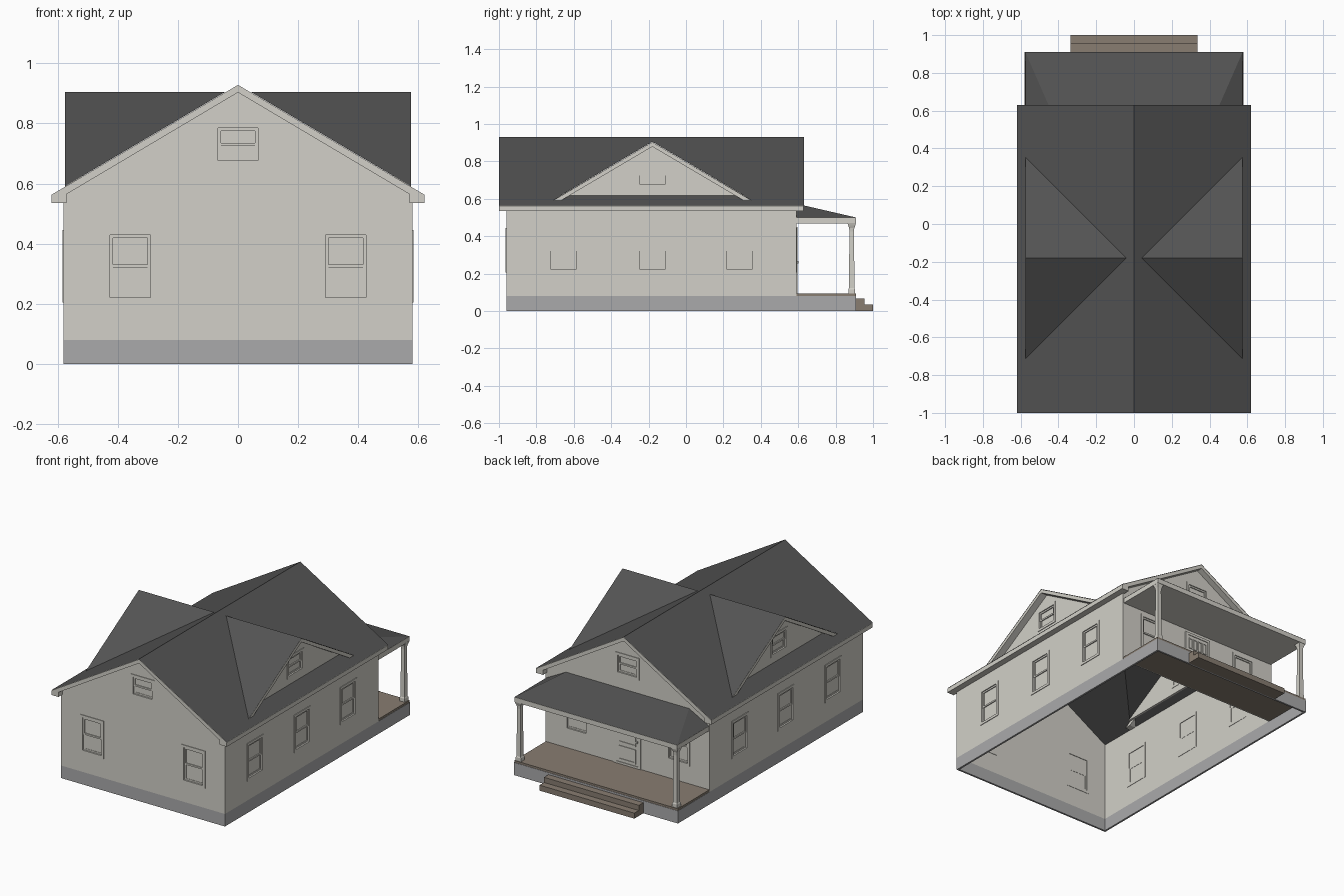
import bpy, bmesh
from mathutils import Matrix, Vector

if "Cube" in bpy.data.objects:
    bpy.data.objects.remove(bpy.data.objects["Cube"])


def material(name, r, g, b):
    lin = lambda c: ((c / 255 + 0.055) / 1.055) ** 2.4
    m = bpy.data.materials.new(name)
    m.diffuse_color = (lin(r), lin(g), lin(b), 1)
    m.use_nodes = True
    m.node_tree.nodes["Principled BSDF"].inputs["Base Color"].default_value = m.diffuse_color
    return m


WALL = material("warm white", 210, 208, 200)
STONE = material("foundation grey", 170, 170, 171)
ROOF = material("roof charcoal", 83, 83, 83)
WOOD = material("deck brown", 136, 125, 113)
T = 0.012      # wall thickness
K = 0.5887     # roof slope
RIDGE = 0.93


def finish(name, bm, mat, solid=True):
    if solid:
        bmesh.ops.recalc_face_normals(bm, faces=bm.faces)
    me = bpy.data.meshes.new(name)
    bm.to_mesh(me)
    bm.free()
    me.materials.append(mat)
    ob = bpy.data.objects.new(name, me)
    bpy.context.collection.objects.link(ob)
    return ob


def prism(name, pts, axis, a, b, mat):
    """Extrude a 2D profile along x, or along y, from a to b."""
    bm = bmesh.new()
    put = (lambda p, d: (d, p[0], p[1])) if axis == 'x' else (lambda p, d: (p[0], d, p[1]))
    f = bm.faces.new([bm.verts.new(put(p, a)) for p in pts])
    ext = bmesh.ops.extrude_face_region(bm, geom=[f])['geom']
    move = Vector(put((0, 0), b - a))
    bmesh.ops.translate(bm, vec=move, verts=[v for v in ext if isinstance(v, bmesh.types.BMVert)])
    return finish(name, bm, mat)


def boxes(name, items, mat, M=Matrix()):
    """One mesh from (u0,u1,v0,v1,d0,d1) boxes placed by M."""
    bm = bmesh.new()
    for u0, u1, v0, v1, d0, d1 in items:
        S = Matrix.Translation(((u0 + u1) / 2, (v0 + v1) / 2, (d0 + d1) / 2)) @ \
            Matrix.Diagonal((u1 - u0, v1 - v0, d1 - d0, 1))
        bmesh.ops.create_cube(bm, size=1, matrix=M @ S)
    return finish(name, bm, mat)


def sheet(name, polys, mat):
    """Single-layer faces, wound to face upward."""
    bm = bmesh.new()
    for poly in polys:
        f = bm.faces.new([bm.verts.new(p) for p in poly])
        f.normal_update()
        if f.normal.z < 0:
            f.normal_flip()
    return finish(name, bm, mat, solid=False)


def plane(axis, pos, sign):
    """Wall frame: u along the wall, v up, d outward."""
    if axis == 'y':
        cols = ((1, 0, 0), (0, 0, 1), (0, sign, 0), (0, pos, 0))
    else:
        cols = ((0, 1, 0), (0, 0, 1), (sign, 0, 0), (pos, 0, 0))
    return Matrix([[c[r] for c in cols] for r in range(3)] + [[0, 0, 0, 1]])


def ring(u0, u1, v0, v1, t, d0, d1):
    return [(u0, u0 + t, v0, v1, d0, d1), (u1 - t, u1, v0, v1, d0, d1),
            (u0 + t, u1 - t, v0, v0 + t, d0, d1), (u0 + t, u1 - t, v1 - t, v1, d0, d1)]


def window(M, cu, v0, v1):
    """Double-hung window: casing, two sashes, panes."""
    u0, u1, c, mid = cu - 0.083, cu + 0.083, 0.016, (v0 + v1) / 2
    parts = ring(u0, u1, v0, v1, c, -T - 0.002, 0.004)
    parts += ring(u0 + c, u1 - c, mid - 0.005, v1 - c, 0.01, -0.008, -0.002)
    parts += ring(u0 + c, u1 - c, v0 + c, mid + 0.005, 0.01, -0.012, -0.006)
    parts.append((u0 + c, u1 - c, v0 + c, v1 - c, -0.0105, -0.0085))
    boxes("window", parts, WALL, M)
    return (u0 + 0.005, u1 - 0.005, v0 + 0.005, v1 - 0.005, -0.03, 0.02)


def cut(wall, holes, M):
    cutter = boxes("opening_cutter", holes, WALL, M)
    cutter.hide_render = True
    mod = wall.modifiers.new("openings", 'BOOLEAN')
    mod.operation, mod.solver, mod.object = 'DIFFERENCE', 'EXACT', cutter
    bpy.context.view_layer.objects.active = wall
    bpy.ops.object.modifier_apply(modifier=mod.name)
    bpy.data.objects.remove(cutter)


# Foundation, open underneath
boxes("foundation", [(-0.58, 0.58, -0.96, -0.96 + T, 0, 0.08), (-0.58, 0.58, 0.91 - T, 0.91, 0, 0.08)]
      + [(min(s * 0.58, s * (0.58 - T)), max(s * 0.58, s * (0.58 - T)), -0.96 + T, 0.91 - T, 0, 0.08)
         for s in (1, -1)], STONE)

# Front and back gable walls
GABLE = [(-0.58, 0.08), (0.58, 0.08), (0.58, 0.585), (0, 0.926), (-0.58, 0.585)]
for name, pos, s in (("front_wall", -0.96, -1), ("back_wall", 0.59, 1)):
    wall = prism(name, GABLE, 'y', pos, pos - s * T, WALL)
    M = plane('y', pos, s)
    holes = [window(M, x, 0.205, 0.445) for x in (-0.358, 0.358)]
    holes.append(window(M, 0, 0.66, 0.80))
    cut(wall, holes, M)

# Door with panels, top lights and knob
D = plane('y', 0.59, 1)
door = ring(-0.095, 0.095, 0.09, 0.45, 0.016, 0, 0.006)
door.append((-0.079, 0.079, 0.095, 0.434, 0, 0.002))
for i in range(4):
    u = -0.054 + i * 0.036
    door += ring(u - 0.014, u + 0.014, 0.345, 0.415, 0.005, 0.002, 0.006)
for v0, v1 in ((0.12, 0.21), (0.23, 0.32)):
    door += ring(-0.062, 0.062, v0, v1, 0.008, 0.002, 0.006)
door.append((-0.074, -0.066, 0.255, 0.267, 0.002, 0.012))
boxes("door", door, WALL, D)

DY = -0.18                       # dormer centre line
HALF = 0.535 * 0.488 / 0.533     # dormer half width at its wall
z = lambda x: RIDGE - K * abs(x)
for s in (1, -1):
    # Side wall with three windows
    wall = prism("side_wall", [(-0.948, 0.08), (0.578, 0.08), (0.578, 0.583), (-0.948, 0.583)],
                 'x', s * 0.58, s * (0.58 - T), WALL)
    M = plane('x', s * 0.58, s)
    cut(wall, [window(M, y, 0.205, 0.445) for y in (-0.655, DY, 0.285)], M)

    # Main roof slope, notched under the dormer
    upper = [(0, -1), (0, 0.63), (0.53, 0.63), (0.53, DY + HALF), (0.042, DY), (0.53, DY - HALF), (0.53, -1)]
    lower = [(0.53, -1), (0.53, DY - HALF), (0.53, DY + HALF), (0.53, 0.63), (0.62, 0.63), (0.62, -1)]
    sheet("main_roof", [[(s * x, y, z(x)) for x, y in p] for p in (upper, lower)], ROOF)

    # Eave fascia and soffit
    prism("eave_trim", [(s * 0.62, 0.563), (s * 0.62, 0.535), (s * 0.57, 0.535), (s * 0.57, 0.592)],
          'y', -0.999, 0.629, WALL)

    # Dormer wall, window, roof and rake boards
    wall = prism("dormer_wall", [(DY - HALF, 0.617), (DY + HALF, 0.617), (DY, 0.902)],
                 'x', s * 0.53, s * (0.53 - T), WALL)
    M = plane('x', s * 0.53, s)
    cut(wall, [window(M, DY, 0.66, 0.80)], M)
    sheet("dormer_roof", [[(s * 0.575, DY, 0.905), (s * 0.042, DY, 0.905), (s * 0.575, DY + q * 0.535, 0.591)]
                          for q in (1, -1)], ROOF)
    prism("dormer_rake", [(DY - 0.533, 0.59), (DY, 0.903), (DY + 0.533, 0.59),
                          (DY + 0.49, 0.59), (DY, 0.879), (DY - 0.49, 0.59)],
          'x', s * 0.53, s * 0.5745, WALL)

    # Porch post with base block and flared top
    bm = bmesh.new()
    rings = []
    for h, r in ((0.09, 0.018), (0.115, 0.018), (0.122, 0.015), (0.425, 0.012),
                 (0.445, 0.014), (0.458, 0.019), (0.472, 0.023)):
        rings.append([bm.verts.new((s * 0.553 + a * r, 0.886 + b * r, h))
                      for a, b in ((-1, -1), (1, -1), (1, 1), (-1, 1))])
    for lo, hi in zip(rings, rings[1:]):
        for i in range(4):
            bm.faces.new((lo[i], lo[(i + 1) % 4], hi[(i + 1) % 4], hi[i]))
    bm.faces.new(rings[0])
    bm.faces.new(rings[-1])
    finish("porch_post", bm, WALL)

# Rake boards on both gable ends
for y0, y1 in ((-0.9995, -0.958), (0.588, 0.6295)):
    prism("gable_rake", [(-0.62, 0.535), (-0.62, 0.563), (0, 0.928), (0.62, 0.563), (0.62, 0.535), (0, 0.903)],
          'y', y0, y1, WALL)

# Porch deck, beam with ceiling, and hipped roof
boxes("porch_deck", [(-0.578, 0.578, 0.588, 0.908, 0.078, 0.093)], WOOD)
boxes("porch_beam", [(-0.575, 0.575, 0.588, 0.91, 0.468, 0.499)], WALL)
sheet("porch_roof", [[(-0.575, 0.91, 0.5), (0.575, 0.91, 0.5), (0.435, 0.59, 0.574), (-0.435, 0.59, 0.574)]]
      + [[(s * 0.575, 0.91, 0.5), (s * 0.575, 0.59, 0.5), (s * 0.435, 0.59, 0.574)] for s in (1, -1)], ROOF)

# Entry steps
boxes("steps", [(-0.335, 0.335, 0.91, 1.0, 0, 0.035), (-0.335, 0.335, 0.91, 0.955, 0.035, 0.068)], WOOD)
